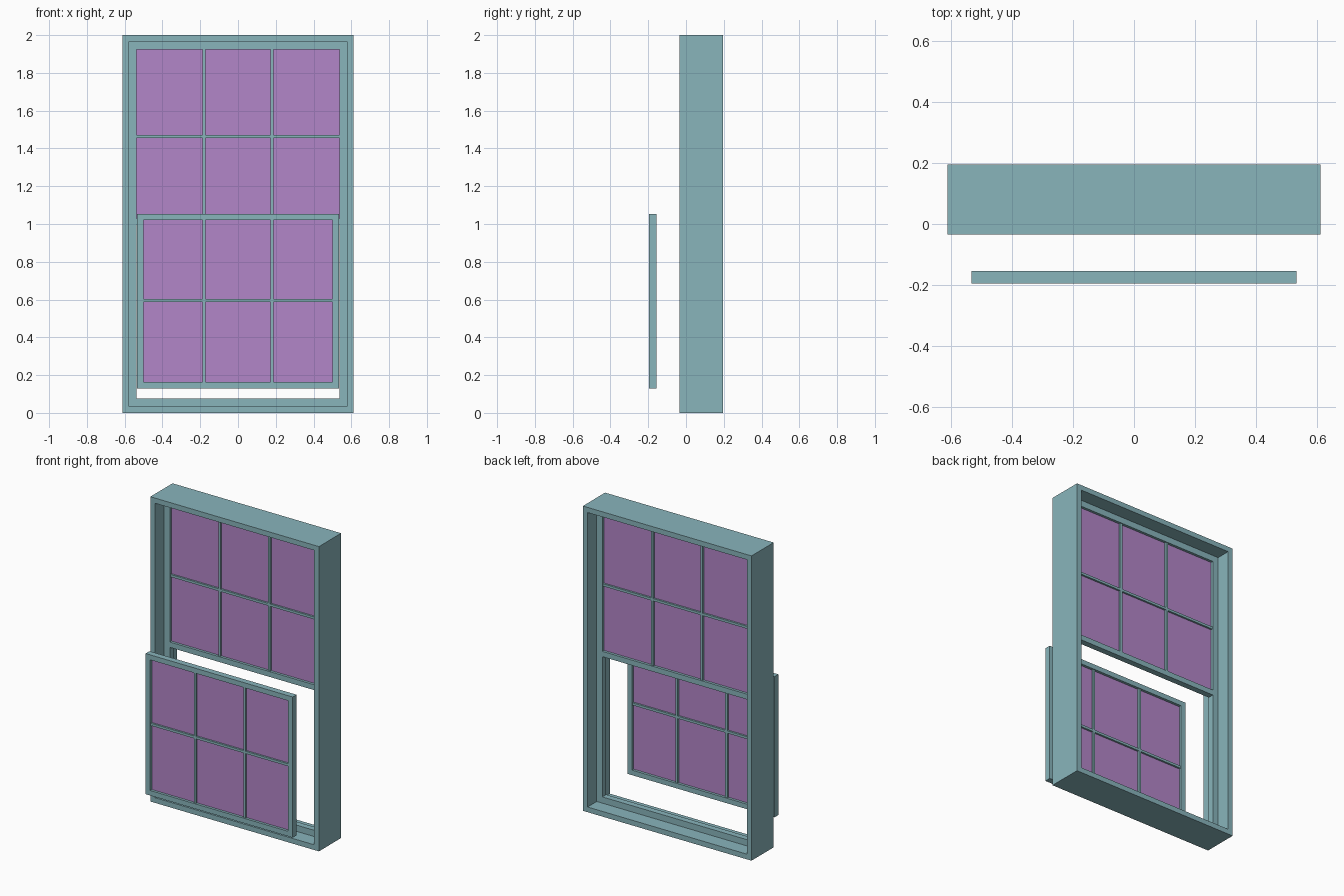
import bpy, bmesh

if "Cube" in bpy.data.objects:
    bpy.data.objects.remove(bpy.data.objects["Cube"])

def material(name, rgb):
    m = bpy.data.materials.new(name)
    m.diffuse_color = (*rgb, 1)
    m.use_nodes = True
    m.node_tree.nodes["Principled BSDF"].inputs["Base Color"].default_value = m.diffuse_color
    return m

PAINT = material("painted_teal", (0.25, 0.46, 0.50))
GLASS = material("purple_glass", (0.45, 0.24, 0.58))

def finish(name, bm, mat):
    bmesh.ops.recalc_face_normals(bm, faces=bm.faces)
    me = bpy.data.meshes.new(name)
    bm.to_mesh(me)
    bm.free()
    me.materials.append(mat)
    ob = bpy.data.objects.new(name, me)
    bpy.context.collection.objects.link(ob)
    return ob

def box(name, x0, x1, y0, y1, z0, z1, mat=PAINT):
    bm = bmesh.new()
    bmesh.ops.create_cube(bm, size=1)
    for v in bm.verts:
        v.co = (x1 if v.co.x > 0 else x0, y1 if v.co.y > 0 else y0, z1 if v.co.z > 0 else z0)
    return finish(name, bm, mat)

def mitred_frame(name, half_w, z0, z1, profile):
    """Sweep a closed (inset, y) profile around a rectangle."""
    bm = bmesh.new()
    rings = []
    for sx, top in ((-1, 0), (1, 0), (1, 1), (-1, 1)):
        rings.append([bm.verts.new((sx * (half_w - i), y, z1 - i if top else z0 + i))
                      for i, y in profile])
    n = len(profile)
    for a in range(4):
        r, s = rings[a], rings[(a + 1) % 4]
        for k in range(n):
            bm.faces.new((r[k], s[k], s[(k + 1) % n], r[(k + 1) % n]))
    return finish(name, bm, PAINT)

def glazing(prefix, half_w, z0, z1, y, bar_z):
    """Glass sheet with two upright bars and one cross bar."""
    w, d = 0.008, 0.015
    box(prefix + "_glass", -half_w, half_w, y - 0.003, y + 0.003, z0, z1, GLASS)
    for side, x in (("left", -0.18), ("right", 0.18)):
        box(f"{prefix}_upright_bar_{side}", x - w, x + w, y - d, y + d, z0, z1)
    box(prefix + "_cross_bar", -half_w, half_w, y - d, y + d, bar_z - w, bar_z + w)

# Outer casing with a central inner stop
mitred_frame("window_casing", 0.612, 0, 2,
             [(0, -0.035), (0.034, -0.035), (0.034, 0.06), (0.075, 0.06),
              (0.075, 0.10), (0.034, 0.10), (0.034, 0.195), (0, 0.195)])

# Fixed upper sash, set inside the stop
box("upper_meeting_rail", -0.537, 0.537, 0.06, 0.10, 0.995, 1.03)
glazing("upper", 0.537, 1.03, 1.925, 0.08, 1.464)

# Separate lower sash, standing in front of the casing
mitred_frame("lower_sash_frame", 0.534, 0.13, 1.053,
             [(0, -0.195), (0.033, -0.195), (0.033, -0.155), (0, -0.155)])
glazing("lower", 0.501, 0.163, 1.02, -0.175, 0.595)
